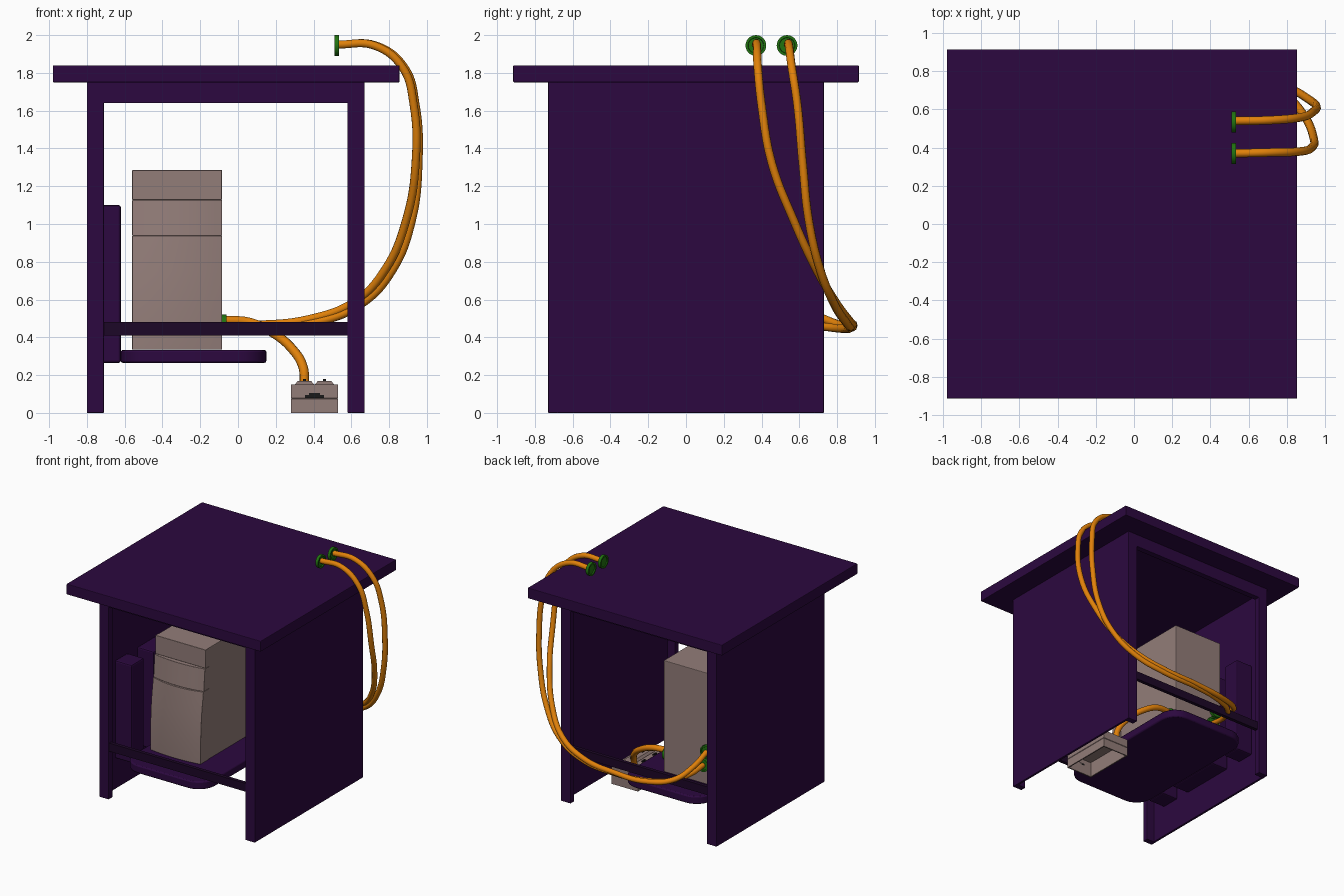
import bpy, bmesh
from math import pi, sin, cos
from mathutils import Vector

if "Cube" in bpy.data.objects:
    bpy.data.objects.remove(bpy.data.objects["Cube"])


def material(name, rgb):
    m = bpy.data.materials.new(name)
    m.diffuse_color = (*rgb, 1)
    m.use_nodes = True
    m.node_tree.nodes["Principled BSDF"].inputs["Base Color"].default_value = m.diffuse_color
    return m


PURPLE = material("purple", (0.025, 0.0025, 0.05))
DARK = material("dark_purple", (0.012, 0.002, 0.02))
BEIGE = material("beige", (0.29, 0.205, 0.19))
ORANGE = material("orange", (0.75, 0.22, 0.003))
GREEN = material("green", (0.015, 0.17, 0.005))
BLACK = material("black", (0.01, 0.01, 0.01))


def finish(name, bm, mat, bevel=0.0):
    bmesh.ops.recalc_face_normals(bm, faces=bm.faces)
    me = bpy.data.meshes.new(name)
    bm.to_mesh(me)
    bm.free()
    ob = bpy.data.objects.new(name, me)
    bpy.context.collection.objects.link(ob)
    me.materials.append(mat)
    if bevel:
        b = ob.modifiers.new("bevel", 'BEVEL')
        b.width, b.segments, b.limit_method = bevel, 2, 'ANGLE'
    return ob


def loft(name, rings, mat, bevel=0.0):
    """Skin a stack of equal-length point rings and cap both ends."""
    bm = bmesh.new()
    vs = [[bm.verts.new(p) for p in r] for r in rings]
    n = len(vs[0])
    for a, b in zip(vs, vs[1:]):
        for i in range(n):
            bm.faces.new((a[i], a[(i + 1) % n], b[(i + 1) % n], b[i]))
    bm.faces.new(vs[0])
    bm.faces.new(vs[-1])
    return finish(name, bm, mat, bevel)


def rect(x, y, z):
    return [(x[0], y[0], z), (x[1], y[0], z), (x[1], y[1], z), (x[0], y[1], z)]


def box(name, x, y, z, mat, bevel=0.005):
    return loft(name, [rect(x, y, h) for h in z], mat, bevel)


def smooth(ob):
    bpy.ops.object.select_all(action='DESELECT')
    ob.select_set(True)
    bpy.context.view_layer.objects.active = ob
    bpy.ops.object.shade_smooth_by_angle()


# Desk top board
box("desk_top", (-0.98, 0.855), (-0.915, 0.915), (1.75, 1.84), PURPLE)

# U-shaped carcass: one outline lofted through depth, thin sheet between thick end frames
def arch(y, t, top):
    pts = [(-0.80, 0), (-0.80 + t, 0), (-0.80 + t, top), (0.67 - t, top),
           (0.67 - t, 0), (0.67, 0), (0.67, 1.75), (-0.80, 1.75)]
    return [(x, y, z) for x, z in pts]


FRAME, SHEET = (0.09, 1.64), (0.02, 1.73)
loft("carcass", [arch(-0.73, *FRAME), arch(-0.68, *FRAME), arch(-0.68, *SHEET),
                 arch(0.68, *SHEET), arch(0.68, *FRAME), arch(0.73, *FRAME)], PURPLE, 0.003)
for side, y in (("front", -0.71), ("back", 0.70)):
    box(side + "_crossbar", (-0.71, 0.58), (y - 0.015, y + 0.015), (0.41, 0.48), DARK, 0)

# Hanging tray with rounded corners and its wall brackets
outline = []
r, h = 0.15, 0.675
for cx, cy, a0 in ((0.15 - r, h - r, 0), (-0.62 + r, h - r, 90),
                   (-0.62 + r, r - h, 180), (0.15 - r, r - h, 270)):
    for i in range(7):
        a = (a0 + i * 15) * pi / 180
        outline.append((cx + r * cos(a), cy + r * sin(a)))
smooth(loft("tray", [[(*p, z) for p in outline] for z in (0.265, 0.333)], PURPLE, 0.01))
for name, y in (("front", (-0.55, -0.38)), ("middle", (-0.25, 0.25)), ("back", (0.40, 0.56))):
    box(name + "_bracket", (-0.78, -0.62), y, (0.265, 1.10), PURPLE, 0.012)

# Computer tower: plain case and three bowed front covers
box("tower_case", (-0.558, -0.087), (-0.28, 0.425), (0.335, 1.285), BEIGE)


def cover(name, levels):
    rings = []
    for z, y, bow in levels:
        ring = [(-0.56, -0.27, z)]
        for i in range(11):
            t = i / 10
            ring.append((-0.56 + 0.475 * t, y - bow * (1 - (2 * t - 1) ** 2), z))
        rings.append(ring + [(-0.085, -0.27, z)])
    smooth(loft(name, rings, BEIGE, 0.002))


cover("top_cover", [(1.128, -0.315, 0.0), (1.285, -0.315, 0.0)])
cover("drive_cover", [(0.939, -0.340, 0.03), (1.127, -0.325, 0.025)])
cover("lower_cover", [(0.335, -0.385, 0.02), (0.50, -0.385, 0.025),
                      (0.75, -0.370, 0.03), (0.938, -0.345, 0.04)])

# Small socket box on the floor, hollow underneath
SY = (-0.21, 0.25)
WX, WY = (0.29, 0.52), (SY[0] + 0.01, SY[1] - 0.01)
X = (0.28, 0.53)
loft("socket_shell", [rect(WX, WY, 0.13), rect(WX, WY, 0.0), rect(X, SY, 0.0),
                      rect(X, SY, 0.074), rect((0.283, 0.527), (SY[0] + .003, SY[1] - .003), 0.077),
                      rect(X, SY, 0.080), rect(X, SY, 0.15)], BEIGE)
for i, x in enumerate((0.352, 0.458)):
    loft(f"socket_pad_{i + 1}", [rect((x - w, x + w), (SY[0] + 0.03, SY[1] - 0.03), z)
                                 for w, z in ((0.052, 0.148), (0.035, 0.170))], BEIGE)
    for j, y in enumerate((-0.10, 0.05)):
        box(f"socket_pin_{i + 1}_{j + 1}", (x - 0.007, x + 0.007), (y, y + 0.04),
            (0.165, 0.18), BLACK, 0)
box("socket_slot", (0.355, 0.455), (SY[0] - 0.003, SY[0] + 0.01), (0.078, 0.095), BLACK, 0)
box("socket_tab", (0.375, 0.435), (SY[0] - 0.005, SY[0] + 0.01), (0.088, 0.105), BLACK, 0)


# Connectors: a rimmed disc swept round its axis
def plug(name, at, axis):
    q = Vector(axis).to_track_quat('Z', 'Y')
    prof = [(0.040, 0.008), (0.042, 0.0), (0.055, 0.0), (0.055, 0.025),
            (0.042, 0.025), (0.040, 0.018)]
    rings = [[Vector(at) + q @ Vector((rad * cos(a * pi / 12), rad * sin(a * pi / 12), d))
              for a in range(24)] for rad, d in prof]
    smooth(loft(name, rings, GREEN))


# Cables: round curves through a few points
def cable(name, pts, radius):
    cu = bpy.data.curves.new(name, 'CURVE')
    cu.dimensions = '3D'
    cu.bevel_depth, cu.bevel_resolution, cu.resolution_u = radius, 3, 8
    cu.use_fill_caps = True
    sp = cu.splines.new('BEZIER')
    sp.bezier_points.add(len(pts) - 1)
    for bp, p in zip(sp.bezier_points, pts):
        bp.co = p
        bp.handle_left_type = bp.handle_right_type = 'AUTO'
    cu.materials.append(ORANGE)
    ob = bpy.data.objects.new(name, cu)
    bpy.context.collection.objects.link(ob)


cable("front_desk_cable", [
    (0.525, 0.37, 1.95), (0.72, 0.375, 1.945), (0.87, 0.38, 1.83), (0.93, 0.40, 1.63),
    (0.94, 0.455, 1.32), (0.89, 0.57, 1.02), (0.78, 0.69, 0.76), (0.62, 0.79, 0.59),
    (0.37, 0.86, 0.495), (0.07, 0.885, 0.465), (-0.24, 0.855, 0.455), (-0.42, 0.76, 0.485),
    (-0.49, 0.61, 0.55), (-0.50, 0.43, 0.62)], 0.022)
cable("back_desk_cable", [
    (0.525, 0.54, 1.95), (0.73, 0.545, 1.945), (0.88, 0.56, 1.83), (0.94, 0.59, 1.63),
    (0.955, 0.618, 1.32), (0.92, 0.65, 1.02), (0.82, 0.71, 0.76), (0.65, 0.785, 0.575),
    (0.39, 0.85, 0.475), (0.07, 0.87, 0.45), (-0.20, 0.83, 0.445), (-0.37, 0.74, 0.455),
    (-0.45, 0.60, 0.475), (-0.47, 0.43, 0.50)], 0.022)
cable("socket_cable", [
    (-0.07, 0.36, 0.49), (0.06, 0.37, 0.48), (0.19, 0.34, 0.42), (0.29, 0.28, 0.335),
    (0.345, 0.21, 0.24), (0.352, 0.19, 0.15)], 0.025)

plug("front_desk_plug", (0.51, 0.37, 1.945), (1, 0, 0))
plug("back_desk_plug", (0.51, 0.535, 1.945), (1, 0, 0))
plug("upper_tower_plug", (-0.50, 0.425, 0.62), (0, 1, 0))
plug("lower_tower_plug", (-0.47, 0.425, 0.50), (0, 1, 0))
plug("side_tower_plug", (-0.087, 0.36, 0.465), (1, 0, 0))
